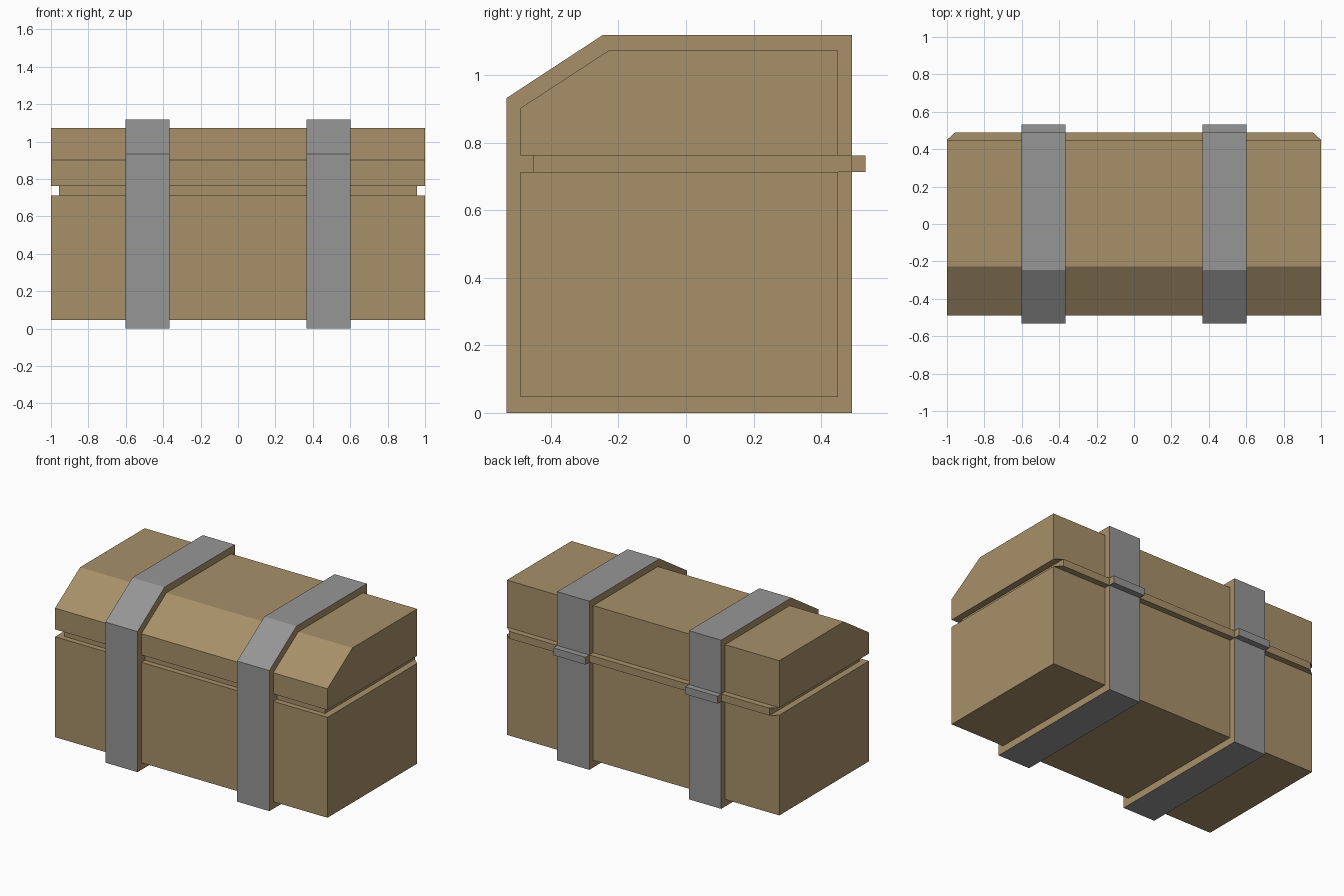
import bpy
import bmesh

cube = bpy.data.objects.get("Cube")
if cube:
    bpy.data.objects.remove(cube, do_unlink=True)


def make_material(name, rgb):
    mat = bpy.data.materials.new(name)
    mat.use_nodes = True
    color = (*rgb, 1.0)
    mat.diffuse_color = color
    mat.node_tree.nodes["Principled BSDF"].inputs["Base Color"].default_value = color
    return mat


wood = make_material("brown wood", (0.39, 0.28, 0.143))
metal = make_material("grey metal", (0.305, 0.305, 0.305))


def stack(name, x0, x1, rings, mats):
    """Skin a pile of rectangles, each given as (inset in x, front y, back y, z)."""
    bm = bmesh.new()
    loops = []
    for inset, front, back, z in rings:
        left, right = x0 + inset, x1 - inset
        corners = [(left, front), (right, front), (right, back), (left, back)]
        loops.append([bm.verts.new((x, y, z)) for x, y in corners])
    bm.faces.new(loops[0][::-1])
    bm.faces.new(loops[-1])
    for low, high in zip(loops, loops[1:]):
        for i in range(4):
            j = (i + 1) % 4
            bm.faces.new((low[i], low[j], high[j], high[i]))
    bm.normal_update()
    # Sides facing left and right take the first material, the rest take the last
    for face in bm.faces:
        face.material_index = 0 if abs(face.normal.x) > 0.5 else len(mats) - 1
    mesh = bpy.data.meshes.new(name)
    bm.to_mesh(mesh)
    bm.free()
    for mat in mats:
        mesh.materials.append(mat)
    obj = bpy.data.objects.new(name, mesh)
    bpy.context.collection.objects.link(obj)
    return obj


# Chest: lower box, recessed seam that juts out at the back, slanted lid
FRONT, BACK = -0.49, 0.45
stack("chest", -1, 1, [
    (0, FRONT, BACK, 0.047),
    (0, FRONT, BACK, 0.713),
    (0.044, -0.453, 0.49, 0.713),
    (0.044, -0.453, 0.49, 0.762),
    (0, FRONT, BACK, 0.762),
    (0, FRONT, BACK, 0.903),
    (0, -0.228, BACK, 1.074),
], [wood])

# Straps wrapped around the chest, each with a hinge at the back
for side, x0, x1 in (("left", 0.366, 0.602), ("right", -0.602, -0.366)):
    stack(side + "_strap", x0, x1, [
        (0, -0.531, 0.491, 0),
        (0, -0.531, 0.491, 0.933),
        (0, -0.247, 0.491, 1.119),
    ], [wood, metal])
    stack(side + "_hinge", x0, x1, [
        (0, 0.47, 0.531, 0.713),
        (0, 0.47, 0.531, 0.762),
    ], [wood, metal])
